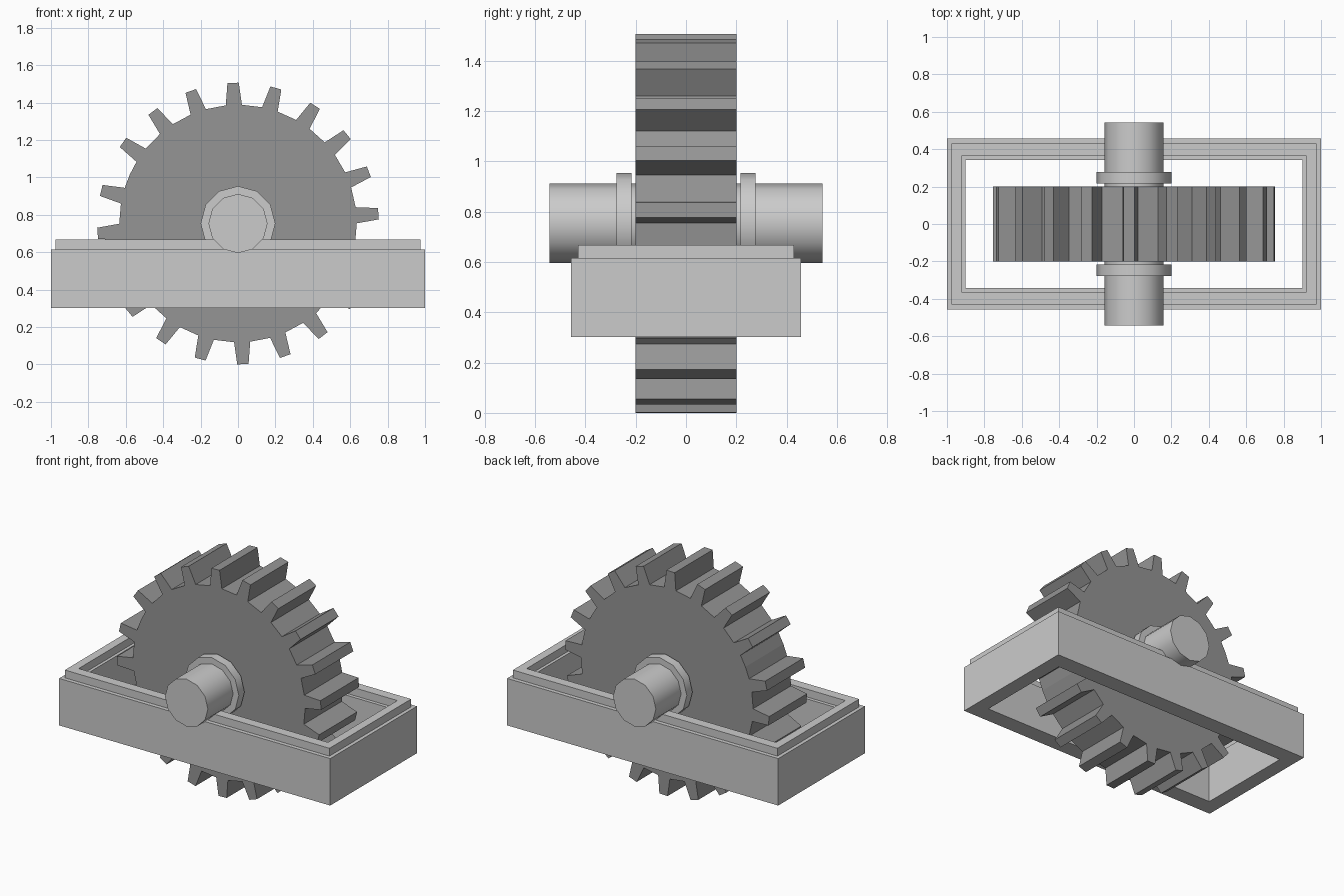
import bpy, bmesh, math

if "Cube" in bpy.data.objects:
    bpy.data.objects.remove(bpy.data.objects["Cube"])

AXLE_Z = 0.753


def mesh_object(name, bm):
    bmesh.ops.recalc_face_normals(bm, faces=bm.faces[:])
    me = bpy.data.meshes.new(name)
    bm.to_mesh(me)
    bm.free()
    ob = bpy.data.objects.new(name, me)
    bpy.context.collection.objects.link(ob)
    return ob


def smooth(ob):
    bpy.ops.object.select_all(action='DESELECT')
    ob.select_set(True)
    bpy.context.view_layer.objects.active = ob
    bpy.ops.object.shade_smooth_by_angle(angle=math.radians(40))


# Gear wheel: 20 tapered teeth in two half turns, with a wider gap between halves
def gear(name, root, tip, half_width):
    pts = []
    for half in range(2):
        for i in range(10):
            a = -13.6 + 17.6 * i + 180 * half
            for r, d in ((root, -3.9), (tip, -2.3), (tip, 2.3), (root, 3.9)):
                pts.append((r, a + d))
        pts.append((root, a + 10.8))
    bm = bmesh.new()
    verts = [bm.verts.new((r * math.cos(math.radians(a)), -half_width,
                           AXLE_Z + r * math.sin(math.radians(a)))) for r, a in pts]
    face = bm.faces.new(verts)
    ext = bmesh.ops.extrude_face_region(bm, geom=[face], use_keep_orig=True)
    moved = [g for g in ext['geom'] if isinstance(g, bmesh.types.BMVert)]
    bmesh.ops.translate(bm, verts=moved, vec=(0, 2 * half_width, 0))
    return mesh_object(name, bm)


# Twelve-sided cylinder lying along y, one corner pointing up
def rod(name, r, y0, y1):
    bm = bmesh.new()
    bmesh.ops.create_cone(bm, cap_ends=True, segments=12, radius1=r, radius2=r, depth=y1 - y0)
    for v in bm.verts:
        x, y, z = v.co
        v.co = (x, z + (y0 + y1) / 2, y + AXLE_Z)
    ob = mesh_object(name, bm)
    smooth(ob)
    return ob


# Rectangular ring with straight walls
def ring(name, outer, inner, z0, z1):
    bm = bmesh.new()
    loops = []
    for (hx, hy), z in ((outer, z0), (outer, z1), (inner, z1), (inner, z0)):
        loops.append([bm.verts.new((sx * hx, sy * hy, z))
                      for sx, sy in ((-1, -1), (1, -1), (1, 1), (-1, 1))])
    for k in range(4):
        a, b = loops[k], loops[(k + 1) % 4]
        for i in range(4):
            j = (i + 1) % 4
            bm.faces.new((a[i], a[j], b[j], b[i]))
    return mesh_object(name, bm)


wheel = gear("gear_wheel", 0.635, 0.753, 0.2)
dark = bpy.data.materials.new("dark_grey")
dark.diffuse_color = (0.3, 0.3, 0.3, 1)
dark.use_nodes = True
dark.node_tree.nodes["Principled BSDF"].inputs["Base Color"].default_value = dark.diffuse_color
wheel.data.materials.append(dark)

# Axle and its two collars
rod("axle", 0.158, -0.543, 0.543)
rod("collar_front", 0.2, -0.277, -0.217)
rod("collar_back", 0.2, 0.217, 0.277)

# Frame with a narrower raised rim
ring("frame", (1.0, 0.457), (0.9, 0.342), 0.302, 0.615)
ring("frame_rim", (0.976, 0.43), (0.92, 0.365), 0.615, 0.667)
